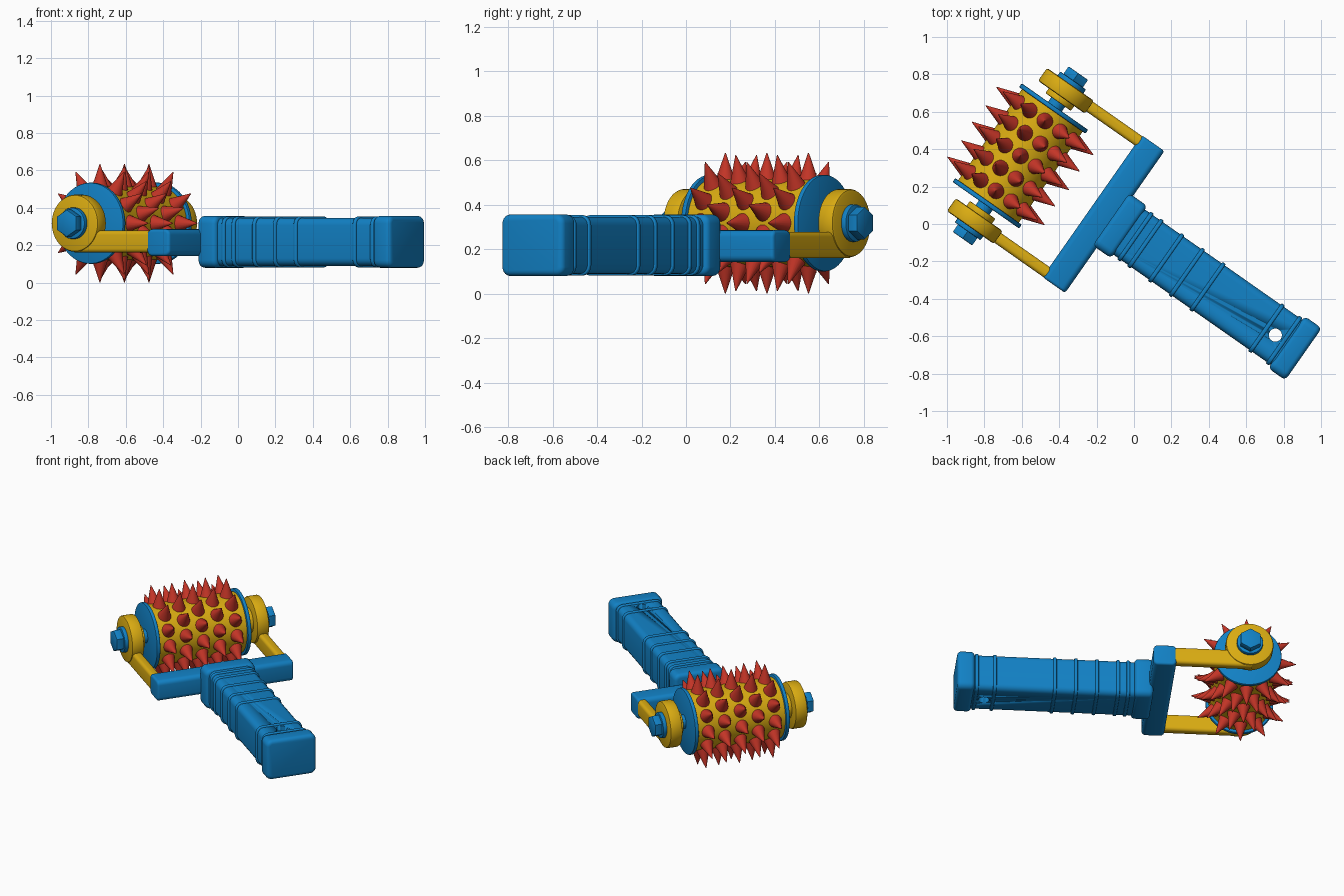
import bpy, bmesh, math
from mathutils import Matrix, Vector

if "Cube" in bpy.data.objects:
    bpy.data.objects.remove(bpy.data.objects["Cube"])

# Local frame: x runs down the handle, y along the roller axle
FRAME = Matrix.Translation((-0.029, -0.041, 0)) @ Matrix.Rotation(math.radians(-35), 4, 'Z')
AXLE_X, AXLE_Z = -0.706, 0.317


def material(name, rgb):
    m = bpy.data.materials.new(name)
    m.diffuse_color = (*rgb, 1)
    m.use_nodes = True
    m.node_tree.nodes["Principled BSDF"].inputs["Base Color"].default_value = m.diffuse_color
    return m


BLUE = material("blue", (0.006, 0.22, 0.56))
YELLOW = material("yellow", (0.70, 0.41, 0.006))
RED = material("red", (0.55, 0.035, 0.02))


def finish(name, bm, mat, angle=35):
    bmesh.ops.recalc_face_normals(bm, faces=bm.faces[:])
    me = bpy.data.meshes.new(name)
    bm.to_mesh(me)
    bm.free()
    ob = bpy.data.objects.new(name, me)
    bpy.context.collection.objects.link(ob)
    ob.matrix_world = FRAME
    me.materials.append(mat)
    bpy.ops.object.select_all(action='DESELECT')
    ob.select_set(True)
    bpy.context.view_layer.objects.active = ob
    bpy.ops.object.shade_smooth_by_angle(angle=math.radians(angle))
    return ob


def rounded_box(name, xs, ys, zs, r, mat, end_r=0.0, axis=0):
    """Box rounded by r along one axis and by end_r around its two ends."""
    bm = bmesh.new()
    bmesh.ops.create_cube(bm, size=1)
    for v in bm.verts:
        v.co = Vector([(a + b) / 2 + c * (b - a) for (a, b), c in zip((xs, ys, zs), v.co)])
    along = [e for e in bm.edges
             if abs((e.verts[0].co - e.verts[1].co).normalized()[axis]) > 0.9]
    bmesh.ops.bevel(bm, geom=along, offset=r, segments=5, profile=0.5, affect='EDGES')
    if end_r:
        bm.normal_update()
        rims = {e for f in bm.faces if abs(f.normal[axis]) > 0.9 for e in f.edges}
        bmesh.ops.bevel(bm, geom=list(rims), offset=end_r, segments=4, profile=0.5, affect='EDGES')
    return finish(name, bm, mat)


def lathe(name, profile, mat, sides=48):
    """Closed solid turned around the roller axle from (radius, y) points."""
    bm = bmesh.new()
    rings = []
    for r, y in profile:
        rings.append([bm.verts.new((AXLE_X + r * math.sin(2 * math.pi * i / sides), y,
                                    AXLE_Z + r * math.cos(2 * math.pi * i / sides)))
                      for i in range(sides)])
    for a, b in zip(rings, rings[1:]):
        for i in range(sides):
            j = (i + 1) % sides
            bm.faces.new((a[i], a[j], b[j], b[i]))
    bm.faces.new(rings[0])
    bm.faces.new(rings[-1])
    return finish(name, bm, mat)


def disc(name, r, y0, y1, mat, edge=0.0, sides=48):
    if edge:
        d = math.copysign(edge, y1 - y0)
        prof = [(r - edge, y0), (r - edge * 0.3, y0 + d * 0.3), (r, y0 + d),
                (r, y1 - d), (r - edge * 0.3, y1 - d * 0.3), (r - edge, y1)]
    else:
        prof = [(r, y0), (r, y1)]
    return lathe(name, prof, mat, sides)


# Handle: grip, collar, end cap and crossbar
grip = rounded_box("handle_grip", (-0.05, 1.06), (-0.147, 0.147), (0.089, 0.345), 0.04, BLUE)
rounded_box("handle_collar", (-0.115, 0.005), (-0.17, 0.17), (0.079, 0.356), 0.04, BLUE, 0.025)
rounded_box("handle_end_cap", (1.03, 1.142), (-0.17, 0.17), (0.079, 0.356), 0.04, BLUE, 0.025)
rounded_box("crossbar", (-0.238, -0.09), (-0.463, 0.463), (0.142, 0.285), 0.03, BLUE, 0.015, axis=1)

# Raised ribs around the grip
for i, x in enumerate((0.045, 0.11, 0.245, 0.38, 0.515, 0.90, 1.015)):
    rounded_box(f"grip_rib_{i + 1}", (x - 0.011, x + 0.011), (-0.156, 0.156),
                (0.081, 0.353), 0.045, BLUE, 0.007)

# Hanging hole cut through the grip
bm = bmesh.new()
bmesh.ops.create_cone(bm, cap_ends=True, segments=32, radius1=0.035, radius2=0.035, depth=0.6,
                      matrix=Matrix.Translation((0.96, -0.003, 0.217)))
cutter = finish("hole_cutter", bm, BLUE)
cutter.hide_render = True
cutter.hide_viewport = True
cut = grip.modifiers.new("hanging_hole", 'BOOLEAN')
cut.object = cutter
cut.operation = 'DIFFERENCE'
cut.solver = 'EXACT'

# Fork arms with eyes, bosses and bolts on both sides
for s, side in ((-1, "left"), (1, "right")):
    rounded_box(f"{side}_arm", (-0.72, -0.17), tuple(sorted((s * 0.397, s * 0.46))),
                (0.16, 0.277), 0.022, YELLOW)
    disc(f"{side}_arm_eye", 0.153, s * 0.383, s * 0.467, YELLOW, 0.012)
    disc(f"{side}_arm_boss", 0.083, s * 0.352, s * 0.39, YELLOW, 0.006)
    disc(f"{side}_bolt_washer", 0.084, s * 0.46, s * 0.492, BLUE, 0.005, 32)
    disc(f"{side}_bolt_head", 0.073, s * 0.49, s * 0.54, BLUE, 0.006, 6)
    disc(f"{side}_roller_flange", 0.217, s * 0.297, s * 0.322, BLUE, 0.006, 64)

# Axle and roller drum
disc("axle", 0.045, -0.47, 0.47, BLUE, 0, 32)
disc("roller_drum", 0.198, -0.30, 0.30, YELLOW, 0, 64)

# Spikes: five staggered rings of twelve
bm = bmesh.new()
for ring in range(-2, 3):
    for k in range(12):
        a = math.radians(30 * k + (15 if ring % 2 else 0))
        place = (Matrix.Translation((AXLE_X, ring * 0.114, AXLE_Z)) @ Matrix.Rotation(a, 4, 'Y')
                 @ Matrix.Translation((0, 0, 0.2515)))
        bmesh.ops.create_cone(bm, cap_ends=True, segments=20, radius1=0.046, radius2=0.002,
                              depth=0.129, matrix=place)
finish("roller_spikes", bm, RED)
